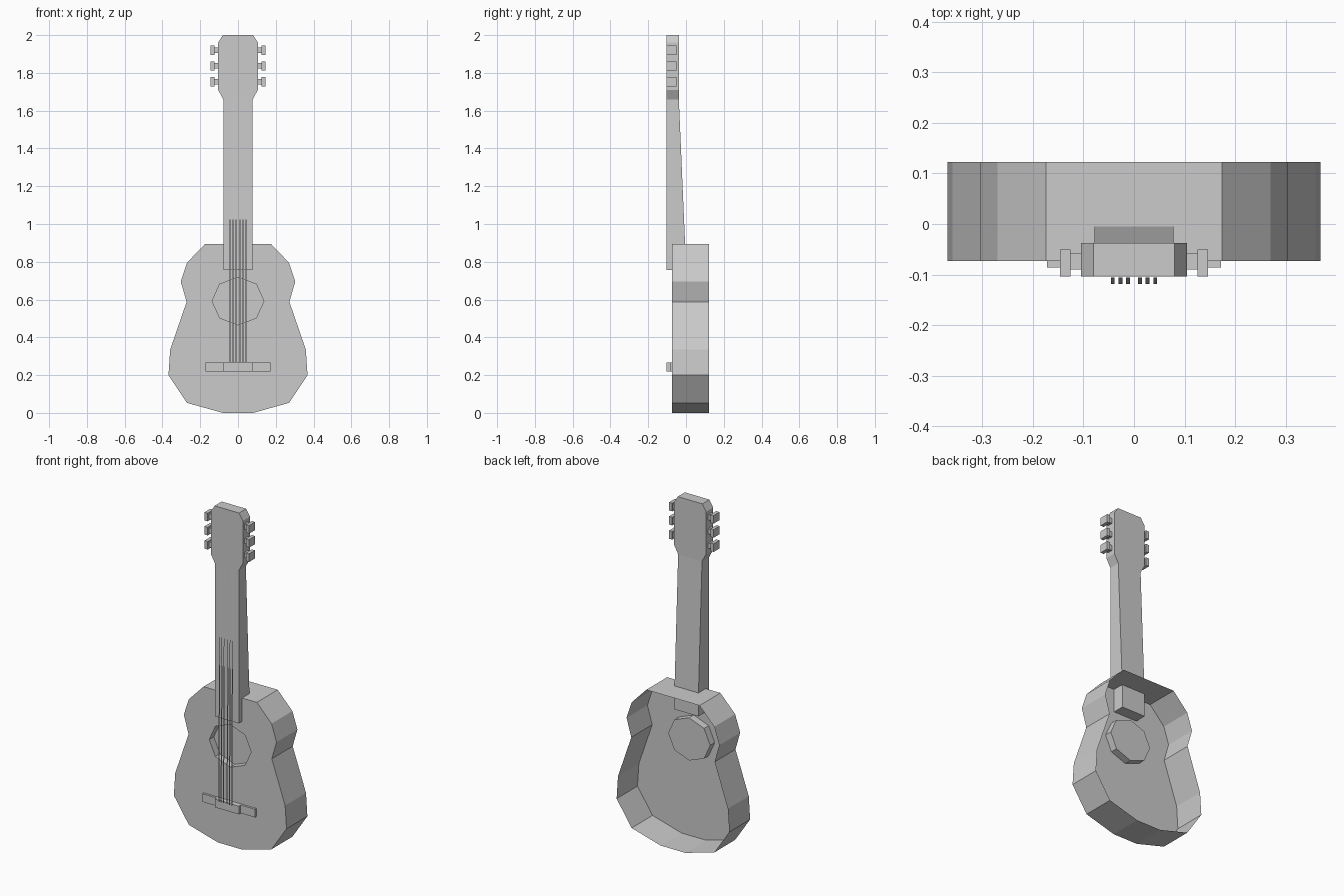
import bpy, bmesh, math

if "Cube" in bpy.data.objects:
    bpy.data.objects.remove(bpy.data.objects["Cube"])


def finish(bm, name, recalc=True):
    if recalc:
        bmesh.ops.recalc_face_normals(bm, faces=bm.faces[:])
    me = bpy.data.meshes.new(name)
    bm.to_mesh(me)
    bm.free()
    ob = bpy.data.objects.new(name, me)
    bpy.context.collection.objects.link(ob)
    return ob


def prism(name, points, offset):
    """Closed solid: a flat profile of 3D points pushed along an offset."""
    bm = bmesh.new()
    face = bm.faces.new([bm.verts.new(p) for p in points])
    ext = bmesh.ops.extrude_face_region(bm, geom=[face], use_keep_orig=True)
    verts = [g for g in ext["geom"] if isinstance(g, bmesh.types.BMVert)]
    bmesh.ops.translate(bm, verts=verts, vec=offset)
    return finish(bm, name)


def box(name, x, y, z):
    pts = [(x[0], y[0], z[0]), (x[1], y[0], z[0]), (x[1], y[0], z[1]), (x[0], y[0], z[1])]
    return prism(name, pts, (0, y[1] - y[0], 0))


def mirrored(half):
    return half + [(-x, z) for x, z in reversed(half)]


# Body: front plate with a recessed sound hole, side walls, open back
FRONT, BACK, POCKET = -0.073, 0.122, -0.03
outline = mirrored([(0.08, 0.0), (0.27, 0.053), (0.368, 0.2), (0.359, 0.335),
                    (0.272, 0.588), (0.303, 0.695), (0.27, 0.795), (0.174, 0.895)])
hole = [(0.137 * math.cos(i * math.pi / 4), 0.592 + 0.126 * math.sin(i * math.pi / 4))
        for i in range(8)]

bm = bmesh.new()


def ring(points, y):
    return [bm.verts.new((x, y, z)) for x, z in points]


def edges(loop):
    return [bm.edges.new((loop[i - 1], loop[i])) for i in range(len(loop))]


def walls(a, b):
    for i in range(len(a)):
        bm.faces.new((a[i - 1], a[i], b[i], b[i - 1]))


rim_front, rim_back = ring(outline, FRONT), ring(outline, BACK)
hole_front, hole_floor = ring(hole, FRONT), ring(hole, POCKET)
bmesh.ops.triangle_fill(bm, use_beauty=True, use_dissolve=False,
                        edges=edges(rim_front) + edges(hole_front), normal=(0, -1, 0))
walls(rim_front, rim_back)
walls(hole_front, hole_floor)
bm.faces.new(hole_floor)
finish(bm, "body")

# Neck: tapered side profile reaching into the body
NECK = -0.104
neck_profile = [(NECK, 0.757), (-0.004, 0.757), (-0.005, 0.9), (-0.038, 1.66), (NECK, 1.66)]
prism("neck", [(-0.078, y, z) for y, z in neck_profile], (0.156, 0, 0))

# Headstock
head = mirrored([(0.078, 1.66), (0.105, 1.71), (0.105, 1.96), (0.08, 2.0)])
prism("headstock", [(x, NECK, z) for x, z in head], (0, 0.066, 0))

# Tuning pegs
for side in (-1, 1):
    for z in (1.753, 1.837, 1.92):
        box("peg_shaft", (side * 0.1, side * 0.126), (-0.09, -0.057), (z - 0.015, z + 0.015))
        box("peg_head", (side * 0.125, side * 0.146), (-0.104, -0.05), (z - 0.024, z + 0.024))

# Bridge: thin wings and a thicker centre
for side in (-1, 1):
    box("bridge_wing", (side * 0.078, side * 0.172), (-0.086, FRONT), (0.22, 0.268))
box("bridge_centre", (-0.078, 0.078), (NECK, FRONT), (0.22, 0.268))

# Strings: thin flat ribbons from the bridge to the headstock
for side in (-1, 1):
    for x in (0.012, 0.027, 0.042):
        bm = bmesh.new()
        c, w = side * x, 0.0038
        bm.faces.new([bm.verts.new(p) for p in (
            (c - w, -0.119, 0.268), (c + w, -0.119, 0.268),
            (c + w, -0.106, 1.66), (c - w, -0.106, 1.66))])
        finish(bm, "string", recalc=False)
